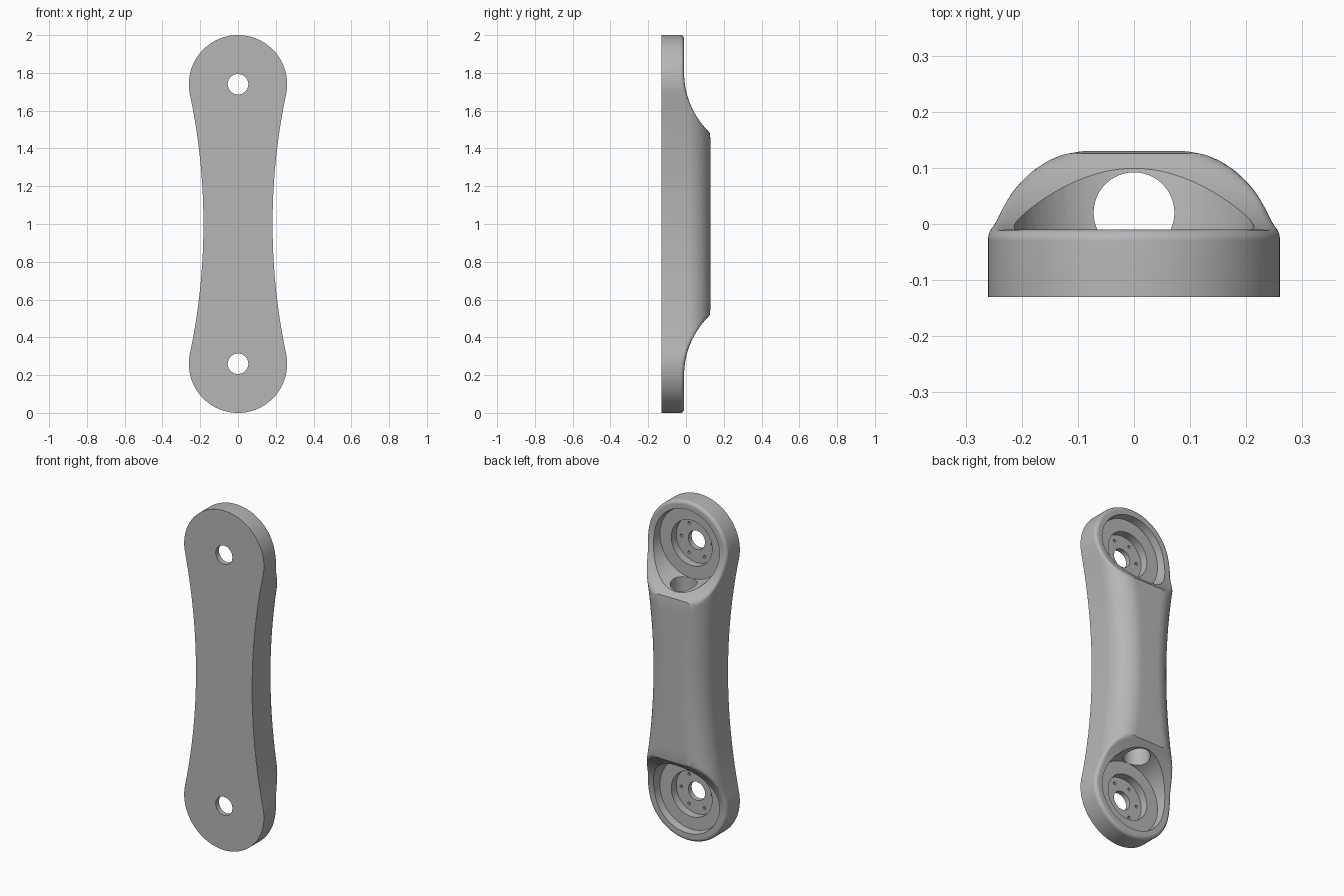
import bpy, bmesh
from math import sin, cos, pi, sqrt, asin, atan2, radians
from mathutils import Matrix, Vector

if "Cube" in bpy.data.objects:
    bpy.data.objects.remove(bpy.data.objects["Cube"], do_unlink=True)

END_R, END_Z, WAIST = 0.26, 0.74, 0.183      # end disc radius, offset from mid height, half waist
ARC_R = 3.33                                 # radius of the waisted sides
FRONT, EDGE_R, RIM_R = -0.13, 0.13, 0.02
ARC_X = WAIST + ARC_R
TANGENT = atan2(END_Z, ARC_X)

grey = bpy.data.materials.new("warm_grey")
grey.use_nodes = True
colour = (0.47, 0.47, 0.47, 1)
grey.diffuse_color = colour
grey.node_tree.nodes["Principled BSDF"].inputs["Base Color"].default_value = colour


def make_object(name, bm):
    bmesh.ops.recalc_face_normals(bm, faces=bm.faces)
    mesh = bpy.data.meshes.new(name)
    bm.to_mesh(mesh)
    bm.free()
    mesh.materials.append(grey)
    obj = bpy.data.objects.new(name, mesh)
    bpy.context.collection.objects.link(obj)
    return obj


def spread(a, b, n):
    return [a + (b - a) * i / n for i in range(n)]


def outline(d):
    """Closed outline moved inwards by d, as (x, z) from the lower pole."""
    ridge = asin(0.48 / (ARC_R + 0.11))
    upper = [(ARC_X - (ARC_R + d) * cos(t), (ARC_R + d) * sin(t))
             for t in spread(0, ridge, 12) + spread(ridge, TANGENT, 16)]
    upper += [((END_R - d) * cos(t), END_Z + (END_R - d) * sin(t))
              for t in spread(-TANGENT, pi / 2, 48)]
    upper.append((0, END_Z + END_R - d))
    right = [(x, -z) for x, z in reversed(upper[1:])] + upper
    left = [(-x, z) for x, z in reversed(right[1:-1])]
    return [(x, z + 1) for x, z in right + left]


def quarter(d, r):
    return r - sqrt(max(0, r * r - (r - d) ** 2)) if d < r else 0


def back_height(z, d):
    """Rounded back of the arm, scooped down towards both ends."""
    body = 0.13 - quarter(d, EDGE_R)
    run = 0.80 - abs(z - 1)
    scoop = -0.01 + (0.436 - sqrt(0.436 ** 2 - min(max(run, 0), 0.40) ** 2))
    scoop += max(0, run - 0.40) * 2 - quarter(d, RIM_R)
    blend = max(0.012 - abs(body - scoop), 0) / 0.012
    return min(body, scoop) - blend * blend * 0.003


# Arm body: flat front, upright sides, rounded back
bm = bmesh.new()
steps = 22
loops = [[bm.verts.new((x, FRONT, z)) for x, z in outline(0)]]
for k in range(steps + 1):
    d = EDGE_R * (1 - cos(pi / 2 * k / steps))
    loops.append([bm.verts.new((x, back_height(z, d), z)) for x, z in outline(d)])
n = len(loops[0])
bm.faces.new(loops[0])
for a, b in zip(loops, loops[1:]):
    for i in range(n):
        j = (i + 1) % n
        bm.faces.new((a[i], a[j], b[j], b[i]))
last = loops[-1]
for i in range(n // 2):
    ring = [last[i], last[i + 1], last[n - i - 1], last[(n - i) % n]]
    bm.faces.new(list(dict.fromkeys(ring)))
arm = make_object("arm_link", bm)


def cylinder(name, radius, start, end, sides):
    start, end = Vector(start), Vector(end)
    axis = end - start
    bm = bmesh.new()
    turn = axis.to_track_quat('Z', 'Y').to_matrix().to_4x4()
    bmesh.ops.create_cone(bm, cap_ends=True, segments=sides, radius1=radius, radius2=radius,
                          depth=axis.length,
                          matrix=Matrix.Translation((start + end) / 2) @ turn)
    return make_object(name, bm)


def turned(name, profile, z, sides=64):
    """Solid of revolution about a front-to-back axis."""
    bm = bmesh.new()
    rings = [[bm.verts.new((r * cos(2 * pi * i / sides), y, z + r * sin(2 * pi * i / sides)))
              for i in range(sides)] for r, y in profile]
    for a, b in zip(rings, rings[1:]):
        for i in range(sides):
            j = (i + 1) % sides
            bm.faces.new((a[i], a[j], b[j], b[i]))
    bm.faces.new(rings[0])
    bm.faces.new(rings[-1])
    return make_object(name, bm)


# Cutters: joint pockets with stepped floor, axle holes, screw holes, cable channel
cutters = []
pocket = [(0.133, -0.10), (0.133, -0.053), (0.207, -0.053), (0.236, 0.15)]
for z in (1 - END_Z, 1 + END_Z):
    cutters.append(turned("pocket_cutter", pocket, z))
    cutters.append(cylinder("axle_cutter", 0.055, (0, -0.2, z), (0, -0.07, z), 16))
    for k in range(6):
        x, dz = 0.1 * cos(k * pi / 3), 0.1 * sin(k * pi / 3)
        cutters.append(cylinder("screw_cutter", 0.009, (x, -0.118, z + dz),
                                (x, -0.08, z + dz), 12))
cutters.append(cylinder("channel_cutter", 0.072, (0, 0.02, 0.36), (0, 0.02, 1.64), 48))

for cutter in cutters:
    cutter.hide_render = True
    mod = arm.modifiers.new("cut", 'BOOLEAN')
    mod.operation, mod.solver, mod.object = 'DIFFERENCE', 'EXACT', cutter

# Bake the cuts and drop the cutters
graph = bpy.context.evaluated_depsgraph_get()
result = bpy.data.meshes.new_from_object(arm.evaluated_get(graph))
arm.modifiers.clear()
arm.data = result
for cutter in cutters:
    bpy.data.objects.remove(cutter, do_unlink=True)

bpy.ops.object.select_all(action='DESELECT')
arm.select_set(True)
bpy.context.view_layer.objects.active = arm
bpy.ops.object.shade_smooth_by_angle(angle=radians(30))
